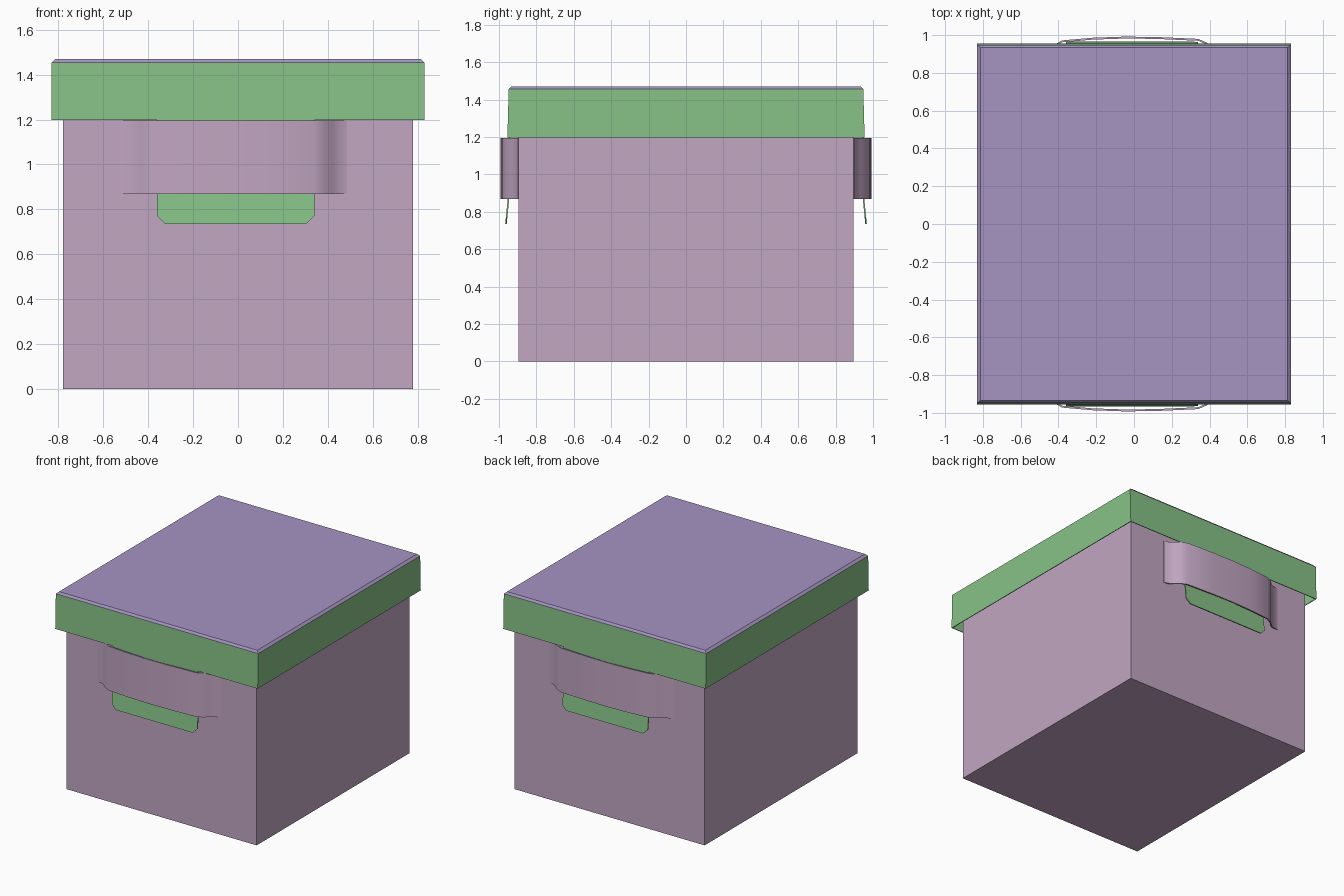
import bpy
import bmesh

cube = bpy.data.objects.get("Cube")
if cube:
    bpy.data.objects.remove(cube, do_unlink=True)


def material(name, rgb):
    m = bpy.data.materials.new(name)
    m.use_nodes = True
    m.diffuse_color = (*rgb, 1)
    m.node_tree.nodes["Principled BSDF"].inputs["Base Color"].default_value = (*rgb, 1)
    return m


pink = material("dusty pink", (0.54, 0.385, 0.54))
green = material("soft green", (0.245, 0.54, 0.245))
purple = material("muted purple", (0.38, 0.295, 0.54))


def finish(name, bm, mat):
    bmesh.ops.recalc_face_normals(bm, faces=bm.faces)
    mesh = bpy.data.meshes.new(name)
    bm.to_mesh(mesh)
    bm.free()
    mesh.materials.append(mat)
    obj = bpy.data.objects.new(name, mesh)
    bpy.context.collection.objects.link(obj)
    return obj


def tapered_box(name, low, high, z0, z1, mat, open_side=None, wall=0):
    """Box between two half-size rectangles, optionally hollow with one open end."""
    bm = bmesh.new()
    rings = []
    for (hx, hy), z in ((low, z0), (high, z1)):
        rings.append([bm.verts.new((sx * hx, sy * hy, z))
                      for sx, sy in ((-1, -1), (1, -1), (1, 1), (-1, 1))])
    for i in range(4):
        j = (i + 1) % 4
        bm.faces.new((rings[0][i], rings[0][j], rings[1][j], rings[1][i]))
    caps = {"bottom": bm.faces.new(rings[0][::-1]), "top": bm.faces.new(rings[1])}
    bmesh.ops.recalc_face_normals(bm, faces=bm.faces)
    if open_side:
        bm.faces.remove(caps[open_side])
    mesh = bpy.data.meshes.new(name)
    bm.to_mesh(mesh)
    bm.free()
    mesh.materials.append(mat)
    obj = bpy.data.objects.new(name, mesh)
    bpy.context.collection.objects.link(obj)
    if wall:
        solid = obj.modifiers.new("wall", "SOLIDIFY")
        solid.thickness = wall
        solid.offset = -1
    return obj


# Open box and overhanging lid with a bevelled top panel
tapered_box("box_body", (0.78, 0.895), (0.78, 0.895), 0, 1.44, pink, "top", 0.012)
tapered_box("lid_rim", (0.83, 0.955), (0.83, 0.948), 1.197, 1.455, green, "bottom", 0.008)
tapered_box("lid_top", (0.83, 0.948), (0.813, 0.935), 1.455, 1.47, purple)

# Bowed strap outline seen from above: (x, distance from centre)
STRAP = [(-0.53, 0.898), (-0.47, 0.91), (-0.43, 0.945), (-0.38, 0.972),
         (-0.22, 0.986), (-0.05, 0.992), (0.12, 0.99), (0.34, 0.98),
         (0.385, 0.96), (0.42, 0.93), (0.45, 0.908), (0.485, 0.898)]

# Tab outline with chamfered lower corners, and its outward lean
TAB = [(-0.36, 1.22), (-0.36, 0.87), (-0.36, 0.77), (-0.325, 0.735),
       (0.305, 0.735), (0.34, 0.77), (0.34, 0.87), (0.34, 1.22)]


def strap(name, side):
    bm = bmesh.new()
    thick = 0.01
    loop = STRAP + [(x, y - thick) for x, y in reversed(STRAP)]
    low = [bm.verts.new((x, side * y, 0.868)) for x, y in loop]
    high = [bm.verts.new((x, side * y, 1.195)) for x, y in loop]
    n = len(loop)
    for i in range(n):
        j = (i + 1) % n
        bm.faces.new((low[i], low[j], high[j], high[i]))
    for i in range(len(STRAP) - 1):
        for ring in (low, high):
            bm.faces.new((ring[i], ring[i + 1], ring[n - 2 - i], ring[n - 1 - i]))
    obj = finish(name, bm, pink)
    bpy.ops.object.select_all(action="DESELECT")
    obj.select_set(True)
    bpy.context.view_layer.objects.active = obj
    bpy.ops.object.shade_smooth_by_angle()


def tab(name, side):
    bm = bmesh.new()

    def depth(z):
        return 0.95 + max(0, 0.9 - z) * 0.1

    outer = [bm.verts.new((x, side * depth(z), z)) for x, z in TAB]
    inner = [bm.verts.new((x, side * (depth(z) - 0.008), z)) for x, z in TAB]
    n = len(TAB)
    for i in range(n):
        j = (i + 1) % n
        bm.faces.new((outer[i], outer[j], inner[j], inner[i]))
    for ring in (outer, inner):
        bm.faces.new((ring[0], ring[1], ring[6], ring[7]))
        bm.faces.new(ring[1:7])
    finish(name, bm, green)


# Matching strap and tab at each end
for label, side in (("front", -1), ("back", 1)):
    strap(label + "_strap", side)
    tab(label + "_tab", side)
